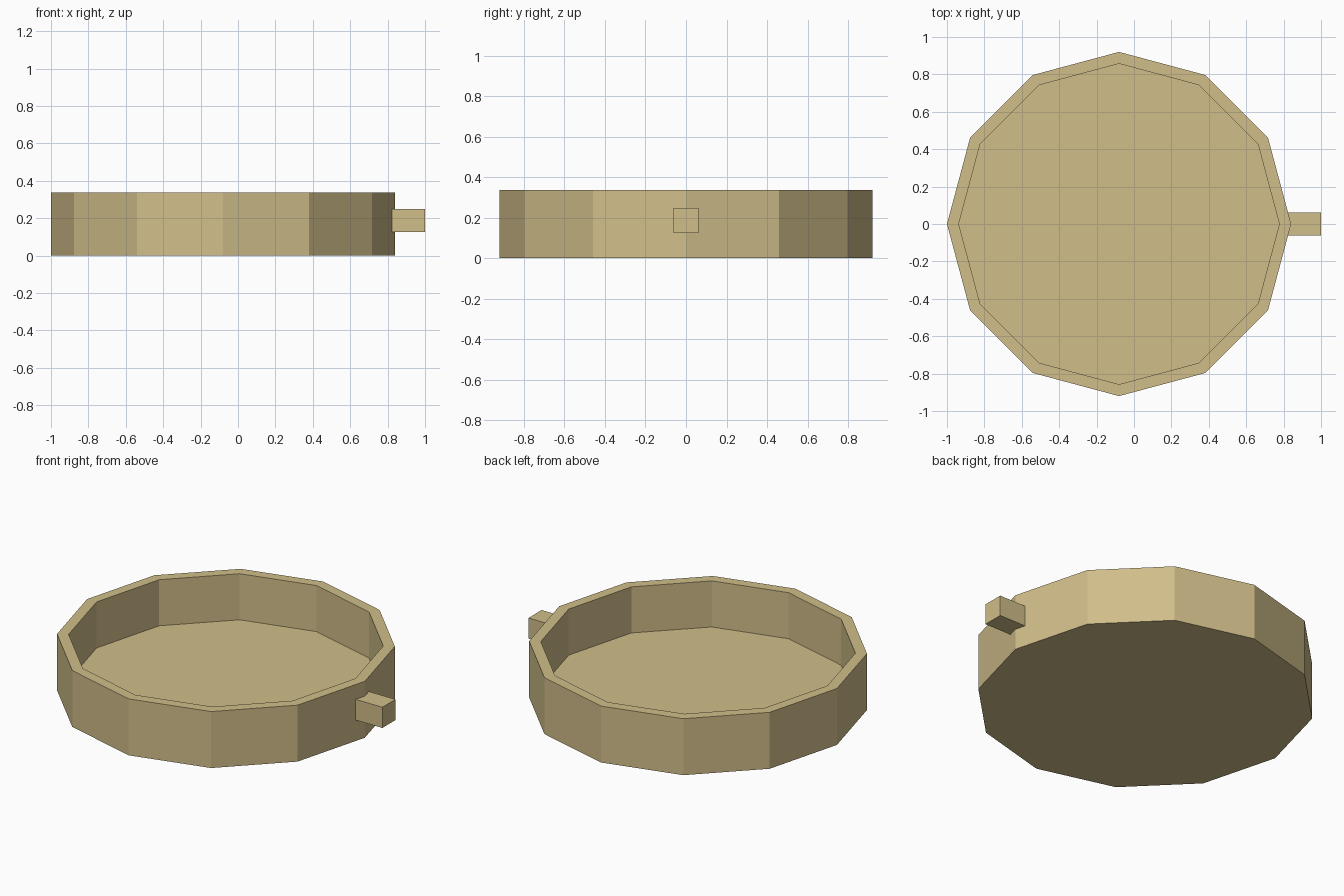
import bpy, bmesh, math

if "Cube" in bpy.data.objects:
    bpy.data.objects.remove(bpy.data.objects["Cube"])

SIDES = 12
CENTER_X = -0.08
TAN = (0.63, 0.51, 0.25, 1)

tan = bpy.data.materials.new("tan")
tan.use_nodes = True
tan.diffuse_color = TAN
tan.node_tree.nodes["Principled BSDF"].inputs["Base Color"].default_value = TAN


def add_object(name, bm):
    bmesh.ops.recalc_face_normals(bm, faces=bm.faces)
    mesh = bpy.data.meshes.new(name)
    bm.to_mesh(mesh)
    bm.free()
    mesh.materials.append(tan)
    obj = bpy.data.objects.new(name, mesh)
    bpy.context.collection.objects.link(obj)
    return obj


def ring(bm, radius, z):
    angles = [math.tau * i / SIDES for i in range(SIDES)]
    return [bm.verts.new((CENTER_X + radius * math.cos(a), radius * math.sin(a), z))
            for a in angles]


# Pan: outer wall, rim, inner wall and floor, from the bottom up and back in
bm = bmesh.new()
profile = [(0.92, 0), (0.92, 0.338), (0.857, 0.338), (0.857, 0.062)]
rings = [ring(bm, r, z) for r, z in profile]
for low, high in zip(rings, rings[1:]):
    for i in range(SIDES):
        j = (i + 1) % SIDES
        bm.faces.new((low[i], low[j], high[j], high[i]))
bm.faces.new(rings[0])
bm.faces.new(rings[-1])
add_object("round_pan", bm)

# Handle: square peg set into the wall on the left side
bm = bmesh.new()
bmesh.ops.create_cube(bm, size=1)
bmesh.ops.scale(bm, vec=(0.19, 0.124, 0.124), verts=bm.verts)
bmesh.ops.translate(bm, vec=(0.905, 0, 0.187), verts=bm.verts)
add_object("handle_peg", bm)
